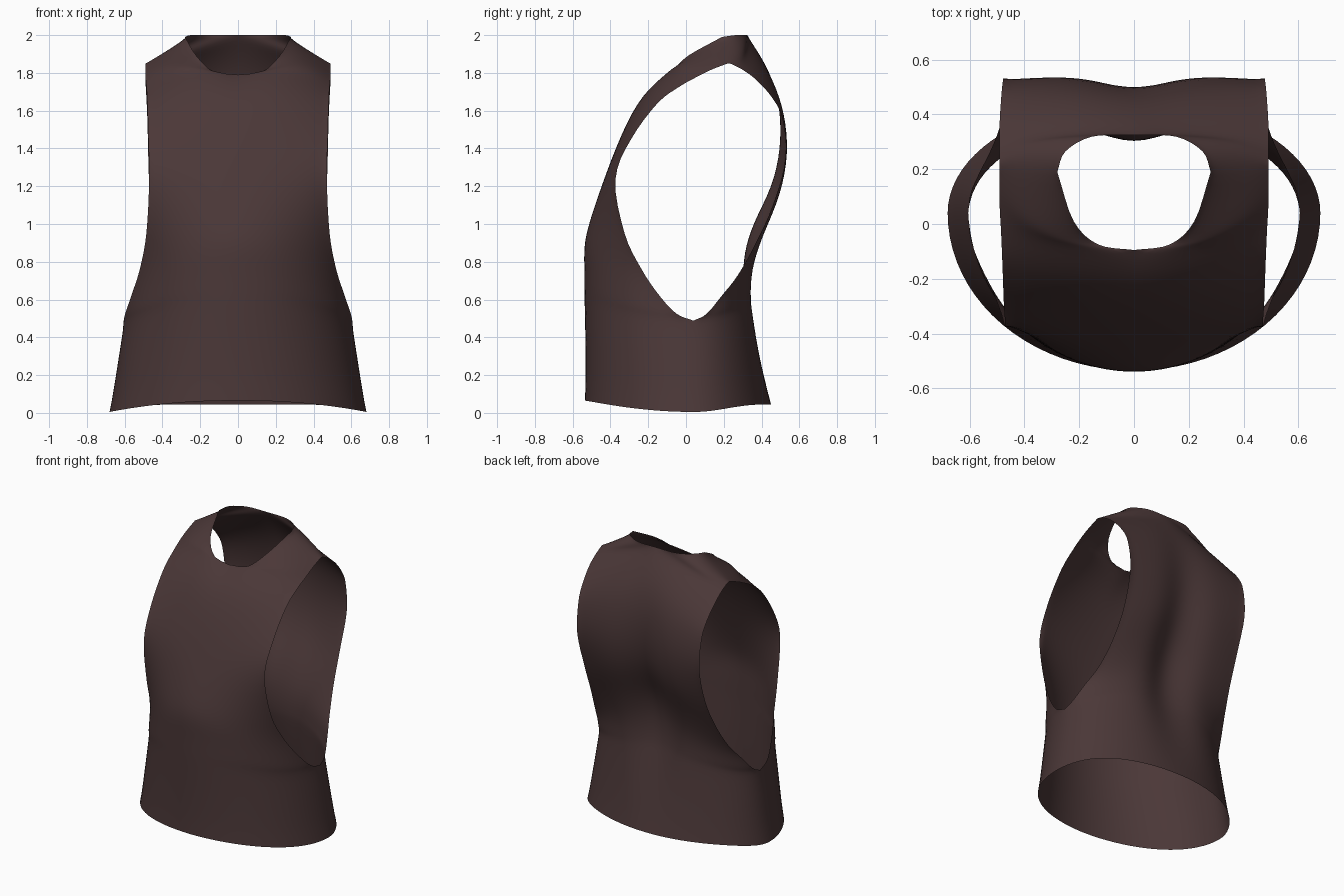
import bpy, bmesh, math

if "Cube" in bpy.data.objects:
    bpy.data.objects.remove(bpy.data.objects["Cube"])

# Each row runs from the centre (or neckline) to the side seam / armhole edge:
# inner x,y,z, outer x,y,z, arc angle, extra (front: shoulder rise, back: spine groove)
FRONT = [
    (0, -.535, .065, .68, .04, .005, 90, 0),
    (0, -.535, .35, .637, .04, .28, 90, 0),
    (0, -.54, .58, .605, .04, .488, 88, 0),
    (0, -.54, .66, .597, -.05, .525, 81, 0),
    (0, -.54, .76, .565, -.14, .62, 72, 0),
    (0, -.54, .88, .52, -.235, .76, 61, 0),
    (0, -.515, 1.0, .485, -.325, .95, 50, 0),
    (0, -.44, 1.22, .47, -.375, 1.24, 42, 0),
    (0, -.34, 1.48, .475, -.29, 1.45, 42, 0),
    (0, -.23, 1.68, .48, -.15, 1.64, 42, .015),
    (0, -.095, 1.79, .485, -.03, 1.73, 42, .04),
    (.13, -.075, 1.808, .49, .06, 1.78, 40, .035),
    (.22, .01, 1.89, .49, .13, 1.815, 40, .01),
    (.28, .19, 1.99, .49, .22, 1.85, 40, 0),
]
BACK = [
    (0, .45, .045, .68, .04, .005, 90, 0),
    (0, .41, .32, .637, .04, .28, 90, .03),
    (0, .385, .56, .605, .04, .488, 88, .07),
    (0, .38, .64, .597, .11, .525, 81, .08),
    (0, .38, .73, .565, .185, .615, 72, .085),
    (0, .395, .85, .52, .275, .73, 61, .09),
    (0, .44, 1.0, .485, .37, .90, 50, .09),
    (0, .52, 1.2, .47, .46, 1.1, 42, .07),
    (0, .545, 1.4, .475, .53, 1.35, 42, .05),
    (0, .525, 1.6, .48, .51, 1.56, 42, .03),
    (0, .475, 1.77, .485, .455, 1.67, 42, .02),
    (0, .40, 1.9, .49, .375, 1.76, 42, .01),
    (0, .325, 2.0, .49, .31, 1.81, 40, 0),
    (.15, .32, 2.0, .49, .265, 1.835, 40, 0),
    (.25, .265, 2.0, .49, .24, 1.847, 40, 0),
    (.28, .19, 1.99, .49, .22, 1.85, 40, 0),
]
SUB, COLS = 4, 20


def spline_row(rows, i, f, neck):
    """Smooth in-between row, with corners at the armhole base and neckline."""
    n = len(rows) - 1
    a, b, c, d = (rows[min(max(k, 0), n)] for k in (i - 1, i, i + 1, i + 2))
    out = []
    for k in range(8):
        corner = neck if k < 3 else 2 if k < 6 else -1
        ak, bk, ck, dk = a[k], b[k], c[k], d[k]
        if k in (3, 4, 5) and i < 2:          # straight shared side seam
            out.append(bk + (ck - bk) * f)
            continue
        if i == corner or i == 0:
            ak = 2 * bk - ck
        if i + 1 == corner or i + 1 == n:
            dk = 2 * ck - bk
        out.append(.5 * (2 * bk + (ck - ak) * f
                   + (2 * ak - 5 * bk + 4 * ck - dk) * f * f
                   + (3 * bk - ak - 3 * ck + dk) * f ** 3))
    out[0] = max(out[0], 0)
    return out


def panel(bm, rows, neck, back):
    """Half of a front or back panel as a grid of arcs."""
    n = len(rows) - 1
    grid = []
    for r in range(n * SUB + 1):
        i = min(r // SUB, n - 1)
        f = r / SUB - i
        px, py, pz, qx, qy, qz, ang, extra = spline_row(rows, i, f, neck)
        amax = math.radians(ang)
        t = (i + f) / n
        power = 2.2 - 1.35 * t + (4 * max(0, 1 - 6 * t) if back else 0)
        line = []
        for c in range(COLS + 1):
            a = amax * c / COLS
            s = math.sin(a) / math.sin(amax)
            w = (math.cos(a) - math.cos(amax)) / (1 - math.cos(amax))
            x = px + (qx - px) * s
            y = qy + (py - qy) * w
            z = pz + (qz - pz) * s ** power
            if back:
                y -= extra * math.exp(-(x / .15) ** 2)
            else:
                z += extra * math.sin(math.pi * s)
            line.append(bm.verts.new((x, y, min(2, z))))
        grid.append(line)
    for lo, hi in zip(grid, grid[1:]):
        for c in range(COLS):
            bm.faces.new((lo[c], lo[c + 1], hi[c + 1], hi[c]))


# Sleeveless top: right half of both panels, welded at side seam and shoulder
bm = bmesh.new()
panel(bm, FRONT, 10, False)
panel(bm, BACK, 12, True)
# Left half
other = bmesh.ops.duplicate(bm, geom=bm.verts[:] + bm.edges[:] + bm.faces[:])["geom"]
for v in other:
    if isinstance(v, bmesh.types.BMVert):
        v.co.x = -v.co.x
bmesh.ops.remove_doubles(bm, verts=bm.verts, dist=.001)
# Relax the cloth between the hem, armhole and neck edges
inside = [v for v in bm.verts if not v.is_boundary]
for _ in range(8):
    bmesh.ops.smooth_vert(bm, verts=inside, factor=.5,
                          use_axis_x=True, use_axis_y=True, use_axis_z=True)
bmesh.ops.recalc_face_normals(bm, faces=bm.faces)
front = min(bm.faces, key=lambda f: f.calc_center_median().y)
if front.normal.y > 0:
    bmesh.ops.reverse_faces(bm, faces=bm.faces)
for f in bm.faces:
    f.smooth = True
mesh = bpy.data.meshes.new("sleeveless_top")
bm.to_mesh(mesh)
bm.free()
top = bpy.data.objects.new("sleeveless_top", mesh)
bpy.context.collection.objects.link(top)

# Dark brown cloth
cloth = bpy.data.materials.new("dark_brown_cloth")
cloth.diffuse_color = (.07, .039, .039, 1)
cloth.use_nodes = True
cloth.node_tree.nodes["Principled BSDF"].inputs["Base Color"].default_value = cloth.diffuse_color
mesh.materials.append(cloth)
